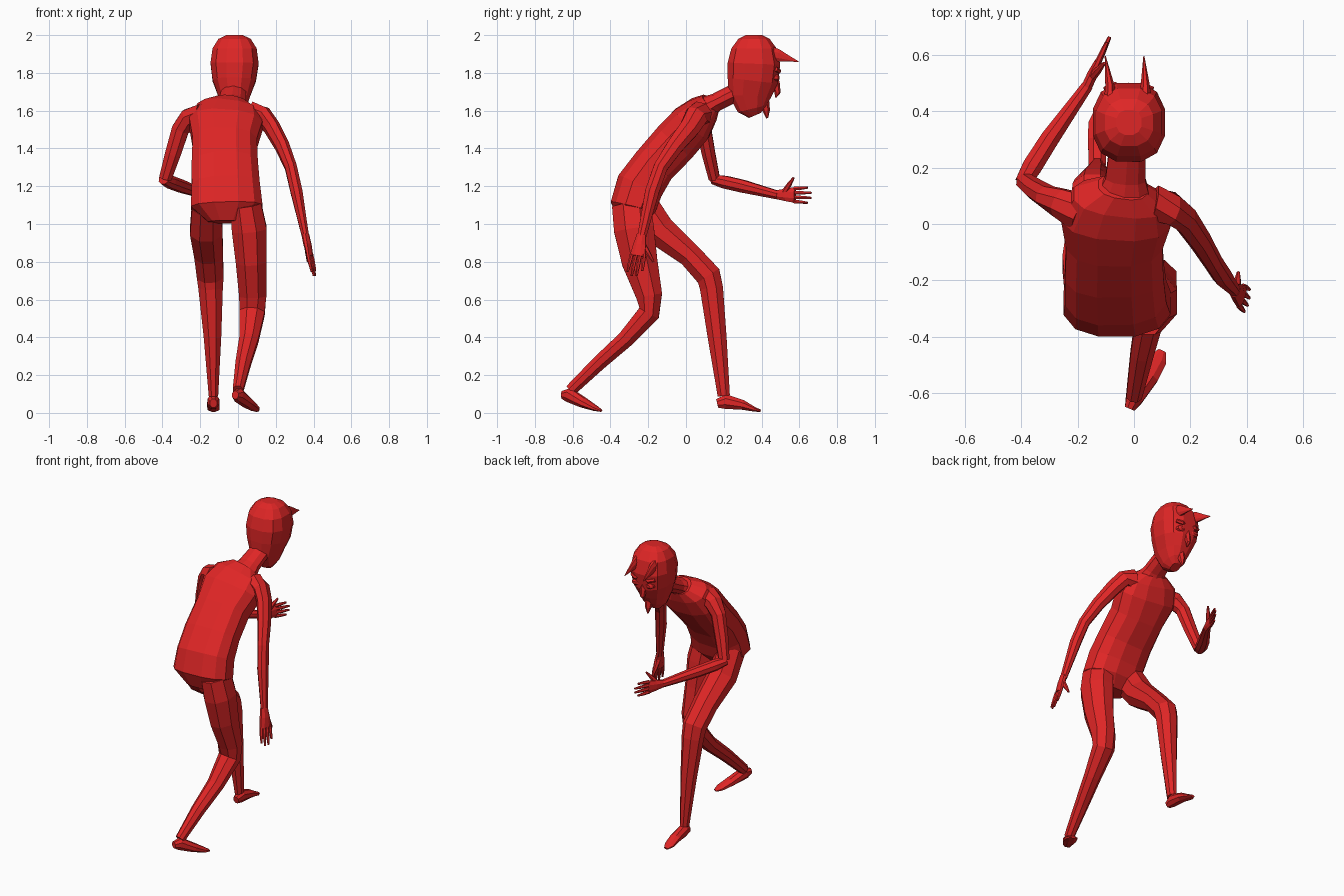
import bpy, bmesh, math
from mathutils import Vector

red = bpy.data.materials.new("red")
red.diffuse_color = (0.74, 0.019, 0.019, 1)


def finish(name, bm):
    bmesh.ops.recalc_face_normals(bm, faces=bm.faces)
    me = bpy.data.meshes.new(name)
    bm.to_mesh(me)
    bm.free()
    me.materials.append(red)
    ob = bpy.data.objects.new(name, me)
    bpy.context.collection.objects.link(ob)
    return ob


def loft(name, rings, side=(1, 0, 0), n=8, power=1.0):
    """Skin elliptical rings (x, y, z, half width along side, half depth)."""
    bm = bmesh.new()
    pts = [Vector(r[:3]) for r in rings]
    loops = []
    for i, r in enumerate(rings):
        t = (pts[min(i + 1, len(pts) - 1)] - pts[max(i - 1, 0)]).normalized()
        s = Vector(side)
        s = (s - t * s.dot(t)).normalized()
        d = t.cross(s)
        loop = []
        for k in range(n):
            a = 2 * math.pi * (k + 0.5) / n
            c, e = math.cos(a), math.sin(a)
            c = math.copysign(abs(c) ** power, c)
            e = math.copysign(abs(e) ** power, e)
            loop.append(bm.verts.new(pts[i] + s * c * r[3] + d * e * r[4]))
        loops.append(loop)
    for p, q in zip(loops, loops[1:]):
        for k in range(n):
            bm.faces.new((p[k], p[(k + 1) % n], q[(k + 1) % n], q[k]))
    bm.faces.new(loops[0])
    bm.faces.new(loops[-1])
    return finish(name, bm)


def hand(name, wrist, tip, spread, thumb):
    """Flat palm, four fingers fanned along spread, and a thumb."""
    w, t, s = Vector(wrist), Vector(tip), Vector(spread).normalized()
    knuckle = w.lerp(t, 0.52)
    loft(name + "_palm", [(*w, .026, .02), (*w.lerp(t, .25), .036, .02),
                          (*knuckle, .045, .014)], s)
    for i in range(4):
        o = (i - 1.5) / 1.5
        length = (0.9, 1.0, 1.0, 0.88)[i]
        a = knuckle + s * o * .034 - (t - w) * .04
        b = w.lerp(t, length) + s * o * .04
        loft(f"{name}_finger_{i + 1}", [(*a, .011, .011), (*a.lerp(b, .5), .01, .01),
                                        (*b, .006, .006)], s, 6)
    th = Vector(thumb)
    a = w.lerp(t, .15)
    loft(name + "_thumb", [(*a, .018, .016), (*a.lerp(th, .55), .014, .013),
                           (*th, .006, .006)], s, 6)


# Bent-over torso and neck
loft("torso", [(-.06, -.29, 1.01, .10, .07), (-.06, -.28, 1.09, .195, .125),
               (-.065, -.245, 1.2, .185, .13), (-.07, -.17, 1.31, .18, .12),
               (-.07, -.06, 1.43, .175, .125), (-.065, .03, 1.53, .2, .12),
               (-.05, .09, 1.6, .17, .09), (-.04, .13, 1.64, .09, .06)], n=12, power=.8)
loft("neck", [(-.04, .08, 1.6, .11, .07), (-.03, .16, 1.645, .075, .048),
              (-.02, .31, 1.72, .065, .05)], n=10)

# Head
loft("head", [(-.02, .365, 1.575, .03, .035), (-.02, .35, 1.61, .062, .08),
              (-.02, .34, 1.68, .088, .118), (-.02, .353, 1.76, .118, .137),
              (-.018, .36, 1.85, .131, .143), (-.018, .36, 1.93, .12, .123),
              (-.018, .36, 1.98, .088, .085), (-.018, .36, 2.0, .045, .045)],
     n=12, power=.8)

# Horns
for label, x, tip in (("left", -.085, -.102), ("right", .04, .035)):
    loft(label + "_horn", [(x, .43, 1.905, .024, .045), (x, .485, 1.893, .018, .036),
                           ((x + tip) / 2, .54, 1.876, .01, .018),
                           (tip, .595, 1.86, .002, .002)])

# Face: eyes, brows, nose, goatee
for label, x in (("left", -.068), ("right", .03)):
    loft(label + "_eye", [(x, .45, 1.775, .034, .022), (x, .486, 1.775, .03, .019),
                          (x, .495, 1.775, .014, .009)])
    loft(label + "_brow", [(x - .035, .475, 1.82, .012, .012), (x, .492, 1.81, .014, .012),
                           (x + .035, .475, 1.82, .012, .012)], (0, 0, 1), 6)
loft("nose", [(-.02, .47, 1.8, .012, .015), (-.02, .475, 1.74, .02, .022),
              (-.02, .485, 1.695, .015, .016), (-.02, .475, 1.67, .004, .004)], n=6)
loft("goatee", [(-.02, .41, 1.66, .03, .03), (-.02, .425, 1.6, .02, .02),
                (-.02, .43, 1.56, .004, .005)], n=6)

# Bent arm reaching forward
loft("left_upper_arm", [(-.19, .04, 1.57, .07, .07), (-.26, .075, 1.555, .055, .06),
                        (-.305, .095, 1.5, .042, .05), (-.345, .12, 1.37, .038, .045),
                        (-.385, .15, 1.24, .032, .036)], (0, 1, 0))
loft("left_forearm", [(-.395, .145, 1.235, .03, .026), (-.36, .205, 1.222, .038, .036),
                      (-.3, .3, 1.2, .036, .036), (-.165, .49, 1.152, .022, .024)],
     (1, -.6, 0))
hand("left_hand", (-.168, .485, 1.155), (-.086, .663, 1.152), (0, .05, 1),
     (-.105, .57, 1.245))

# Straight arm hanging back
loft("right_arm", [(.07, .07, 1.58, .07, .07), (.135, .055, 1.57, .05, .065),
                   (.18, .02, 1.51, .045, .058), (.235, -.06, 1.41, .04, .048),
                   (.28, -.135, 1.3, .034, .04), (.31, -.18, 1.17, .034, .04),
                   (.358, -.235, .93, .02, .025)])
hand("right_hand", (.356, -.235, .945), (.405, -.275, .725), (.25, 1, 0),
     (.37, -.172, .8))

# Forward leg
loft("left_leg", [(-.165, -.24, 1.1, .085, .1), (-.168, -.14, .965, .093, .09),
                  (-.155, .02, .835, .082, .068), (-.147, .12, .725, .076, .072),
                  (-.145, .135, .66, .07, .066), (-.135, .165, .4, .05, .054),
                  (-.13, .2, .09, .027, .035)])
loft("left_foot", [(-.13, .165, .05, .02, .025), (-.13, .21, .06, .033, .042),
                   (-.13, .3, .042, .036, .028), (-.13, .36, .02, .034, .014),
                   (-.13, .395, .01, .015, .007)])

# Trailing leg
loft("right_leg", [(.04, -.29, 1.1, .09, .11), (.06, -.275, .97, .1, .115),
                   (.07, -.245, .8, .088, .102), (.078, -.195, .62, .078, .075),
                   (.075, -.195, .53, .072, .062), (.058, -.32, .39, .055, .048),
                   (.028, -.46, .265, .044, .042), (0, -.61, .12, .03, .034)])
loft("right_foot", [(-.015, -.655, .095, .02, .022), (.0, -.62, .095, .033, .04),
                    (.05, -.54, .052, .04, .028), (.085, -.48, .024, .035, .015),
                    (.1, -.45, .012, .015, .007)], (1, -.5, 0))
